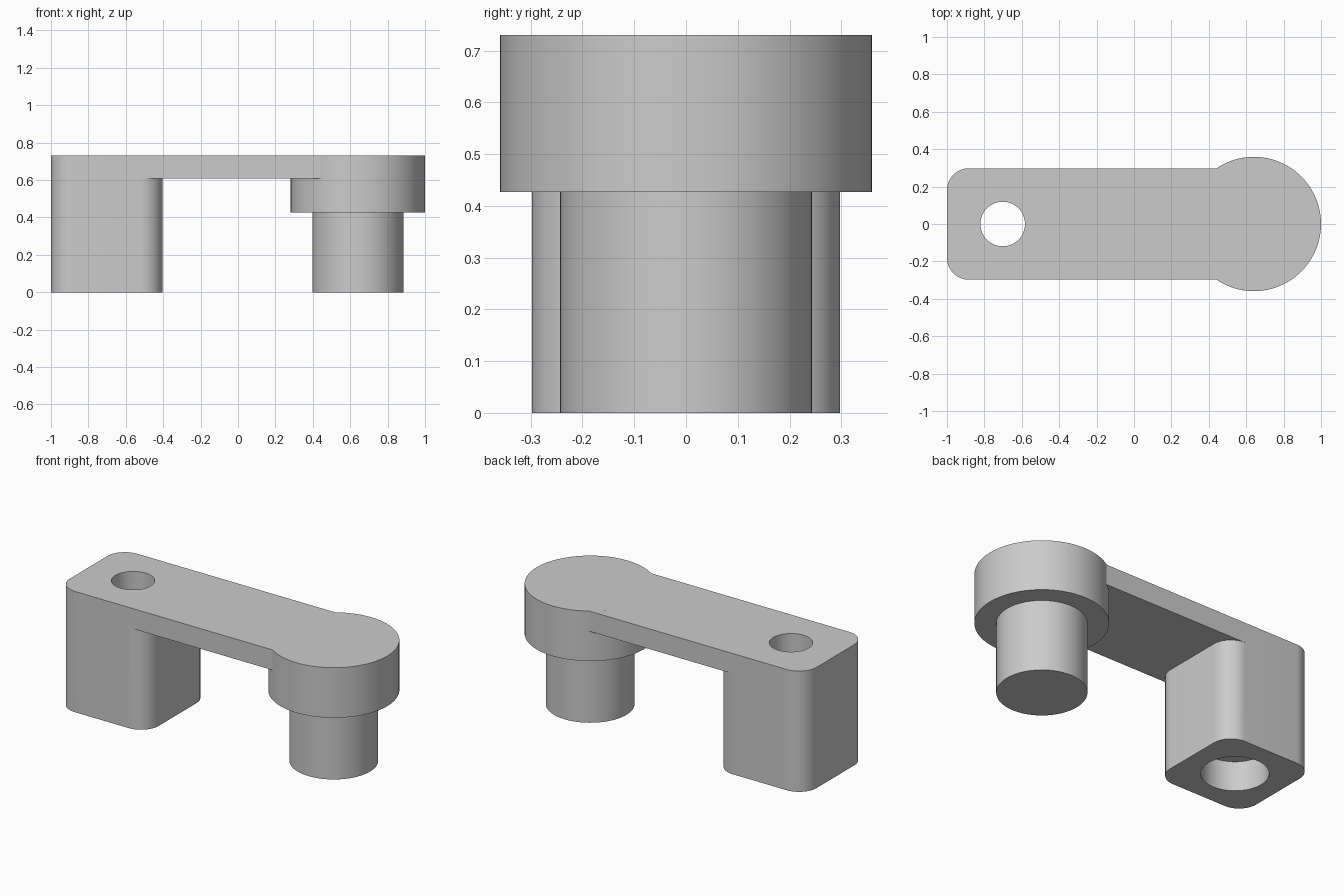
import bpy
import bmesh
from math import cos, sin, pi

if "Cube" in bpy.data.objects:
    bpy.data.objects.remove(bpy.data.objects["Cube"], do_unlink=True)

TOP, ARM_Z, BOSS_Z = 0.73, 0.608, 0.427
HALF = 0.298
BLOCK_X = -1 + HALF
BOSS_R, PEG_R = 0.359, 0.243
BOSS_X = 1 - BOSS_R

grey = bpy.data.materials.new("plain grey")
grey.use_nodes = True
colour = (0.6, 0.6, 0.6, 1)
grey.diffuse_color = colour
grey.node_tree.nodes["Principled BSDF"].inputs["Base Color"].default_value = colour


def circle(cx, radius, n=96):
    return [(cx + radius * cos(2 * pi * i / n), radius * sin(2 * pi * i / n))
            for i in range(n)]


def rounded_square(cx, half, radius, n=16):
    points = []
    for corner, (sx, sy) in enumerate([(1, 1), (-1, 1), (-1, -1), (1, -1)]):
        for i in range(n + 1):
            a = (corner + i / n) * pi / 2
            points.append((cx + sx * (half - radius) + radius * cos(a),
                           sy * (half - radius) + radius * sin(a)))
    return points


def prism(name, outline, z0, z1):
    """Extrude a flat outline straight up from z0 to z1."""
    bm = bmesh.new()
    base = bm.faces.new([bm.verts.new((x, y, z0)) for x, y in outline])
    out = bmesh.ops.extrude_face_region(bm, geom=[base])
    lifted = [v for v in out["geom"] if isinstance(v, bmesh.types.BMVert)]
    bmesh.ops.translate(bm, verts=lifted, vec=(0, 0, z1 - z0))
    bmesh.ops.recalc_face_normals(bm, faces=bm.faces)
    mesh = bpy.data.meshes.new(name)
    bm.to_mesh(mesh)
    bm.free()
    mesh.materials.append(grey)
    obj = bpy.data.objects.new(name, mesh)
    bpy.context.collection.objects.link(obj)
    return obj


def combine(target, other, operation):
    mod = target.modifiers.new(operation.lower(), 'BOOLEAN')
    mod.operation, mod.solver, mod.object = operation, 'EXACT', other
    bpy.context.view_layer.update()
    graph = bpy.context.evaluated_depsgraph_get()
    mesh = bpy.data.meshes.new_from_object(target.evaluated_get(graph))
    target.modifiers.clear()
    target.data = mesh
    bpy.data.objects.remove(other, do_unlink=True)


# Square foot with rounded corners, bridged to the round head
bracket = prism("bracket", rounded_square(BLOCK_X, HALF, 0.118), 0, TOP)
arm = prism("arm", [(BLOCK_X, -HALF), (BOSS_X, -HALF),
                    (BOSS_X, HALF), (BLOCK_X, HALF)], ARM_Z, TOP)
combine(bracket, arm, 'UNION')

# Round head and the peg below it
combine(bracket, prism("head", circle(BOSS_X, BOSS_R), BOSS_Z, TOP), 'UNION')
combine(bracket, prism("peg", circle(BOSS_X, PEG_R), 0, BOSS_Z + 0.1), 'UNION')

# Through hole with a wider counterbore from underneath
combine(bracket, prism("hole", circle(BLOCK_X, 0.119, 64), -0.1, TOP + 0.1), 'DIFFERENCE')
combine(bracket, prism("counterbore", circle(BLOCK_X, 0.182, 64), -0.1, 0.178), 'DIFFERENCE')

# Smooth round walls, crisp rims
bpy.ops.object.select_all(action='DESELECT')
bracket.select_set(True)
bpy.context.view_layer.objects.active = bracket
bpy.ops.object.shade_smooth_by_angle(angle=pi / 6)
